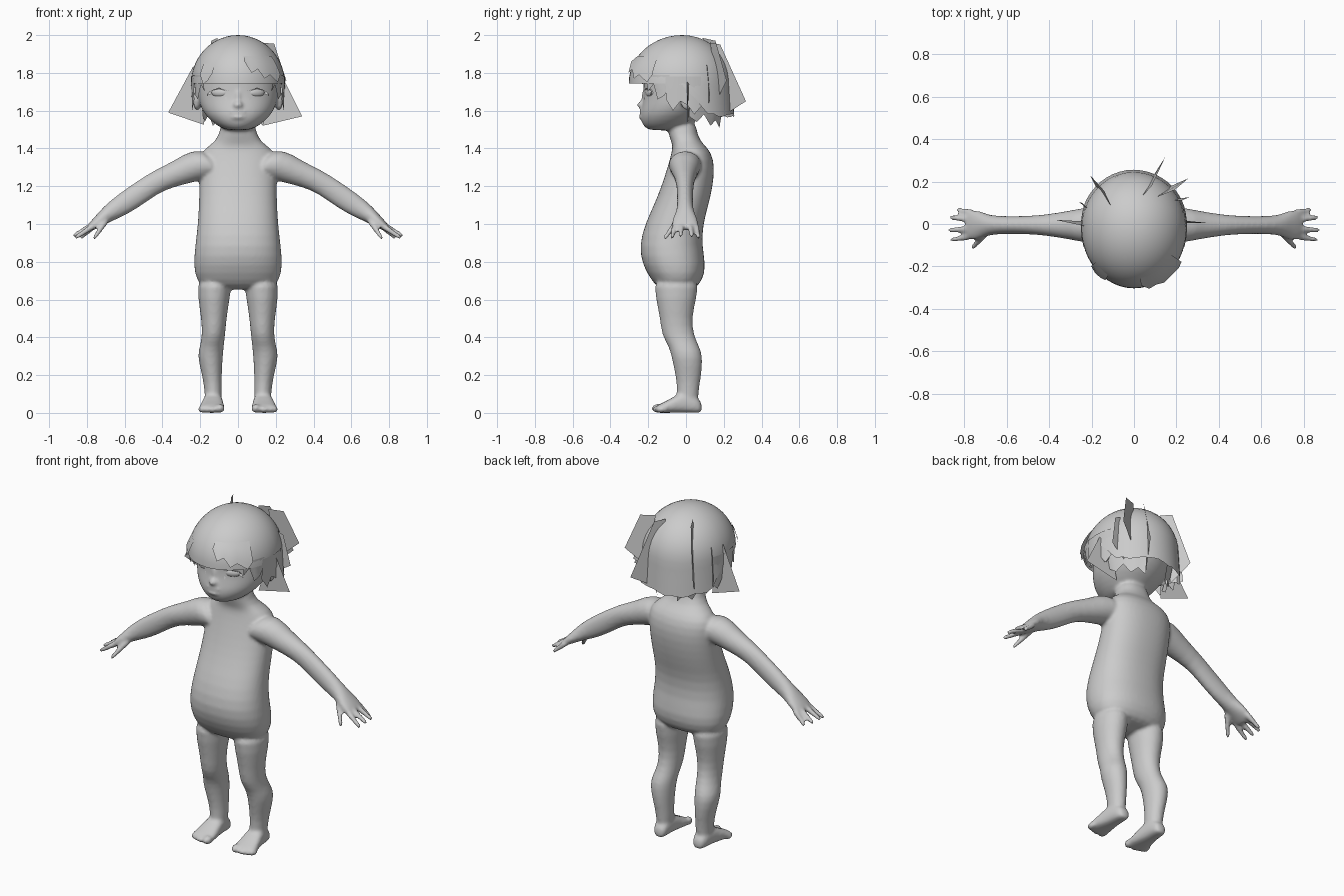
import bpy, bmesh, math, random
from mathutils import Vector as V, Matrix

if "Cube" in bpy.data.objects:
    bpy.data.objects.remove(bpy.data.objects["Cube"])

random.seed(4)


def make_object(name, bm, smooth=True):
    me = bpy.data.meshes.new(name)
    bm.to_mesh(me)
    bm.free()
    for p in me.polygons:
        p.use_smooth = smooth
    ob = bpy.data.objects.new(name, me)
    bpy.context.collection.objects.link(ob)
    return ob


def loft(bm, rings, power=2.0, n=20):
    """Skin rings given as (centre, half axis u, half axis v), capped at both ends."""
    def bend(c):
        return math.copysign(abs(c) ** (2 / power), c)
    loops = []
    for c, u, v in rings:
        angles = [2 * math.pi * i / n for i in range(n)]
        loops.append([bm.verts.new(V(c) + V(u) * bend(math.cos(a)) + V(v) * bend(math.sin(a)))
                      for a in angles])
    for a, b in zip(loops, loops[1:]):
        for i in range(n):
            j = (i + 1) % n
            bm.faces.new((a[i], a[j], b[j], b[i]))
    bm.faces.new(loops[0][::-1])
    bm.faces.new(loops[-1])


def level(z, cx, hx, y0, y1):
    """Horizontal ring from its height, half width and front/back limits."""
    return ((cx, (y0 + y1) / 2, z), (hx, 0, 0), (0, (y1 - y0) / 2, 0))


def tube(bm, a, b, r0, r1):
    a, b = V(a), V(b)
    d = (b - a).normalized()
    u = d.cross(V((0, 0, 1))).normalized()
    v = d.cross(u)
    loft(bm, [(a.lerp(b, t), u * r, v * r) for t, r in
              ((0, r0), (.35, r0), (.7, r1), (.95, r1), (1, r1 * .6))], n=10)


def ball(bm, loc, size, turn=0):
    m = Matrix.Translation(loc) @ Matrix.Rotation(turn, 4, 'Z') @ Matrix.Diagonal((*size, 1))
    bmesh.ops.create_uvsphere(bm, u_segments=16, v_segments=10, radius=1, matrix=m)


# Body: overlapping lofts fused by a voxel remesh
body = bmesh.new()
torso = [(.65, .17, -.14, .045), (.70, .222, -.182, .088), (.78, .237, -.23, .107),
         (.88, .228, -.25, .085), (1.0, .213, -.218, .09), (1.1, .208, -.17, .12),
         (1.2, .205, -.13, .142), (1.3, .205, -.098, .153), (1.38, .20, -.075, .135),
         (1.42, .145, -.07, .095), (1.46, .098, -.09, .06), (1.57, .088, -.11, .05)]
loft(body, [level(z, 0, hx, a, b) for z, hx, a, b in torso], 2.3, 28)

# Head with nose and lips
head = [(1.495, .05, -.19, -.04), (1.51, .095, -.22, .0), (1.55, .15, -.243, .06),
        (1.6, .192, -.243, .12), (1.66, .212, -.225, .16), (1.73, .22, -.225, .19),
        (1.82, .208, -.23, .2), (1.9, .16, -.19, .15), (1.95, .07, -.11, .07)]
loft(body, [level(z, 0, hx, a, b) for z, hx, a, b in head], 2, 28)
ball(body, (0, -.232, 1.63), (.026, .027, .022))
ball(body, (0, -.218, 1.67), (.014, .02, .045))
ball(body, (0, -.229, 1.594), (.05, .02, .011))
ball(body, (0, -.228, 1.566), (.045, .023, .013))

leg = [(.74, .02, .22, -.18, .08), (.6, .045, .212, -.16, .055), (.5, .06, .195, -.138, .03),
       (.41, .068, .19, -.13, .042), (.35, .075, .203, -.09, .072), (.3, .08, .217, -.078, .09),
       (.2, .086, .19, -.056, .083), (.12, .085, .177, -.045, .066), (.05, .085, .177, -.06, .07)]
foot = [(.085, .105, .15, .05), (.065, .088, .172, .08), (.0, .084, .18, .12),
        (-.05, .078, .19, .095), (-.1, .072, .203, .065), (-.145, .07, .208, .045),
        (-.16, .08, .2, .035)]
arm = [(.1, 1.31, .09, .08), (.2, 1.32, .09, .09), (.3, 1.275, .068, .07),
       (.42, 1.232, .049, .058), (.5, 1.178, .043, .06), (.6, 1.11, .042, .06),
       (.68, 1.06, .045, .047), (.72, 1.03, .066, .036), (.765, .995, .074, .026),
       (.79, .975, .068, .018)]
fingers = [((.75, .05, 1.0), (.835, .068, .925)), ((.76, .018, 1.0), (.868, .032, .935)),
           ((.76, -.02, 1.0), (.875, -.03, .935)), ((.75, -.053, 1.0), (.865, -.076, .925)),
           ((.69, -.035, 1.03), (.765, -.116, .92))]

for s in (1, -1):
    loft(body, [level(z, s * (a + b) / 2, (b - a) / 2, f, k) for z, a, b, f, k in leg])
    loft(body, [((s * (a + b) / 2, y, h / 2), ((b - a) / 2, 0, 0), (0, 0, h / 2))
                for y, a, b, h in foot], 2.6)
    # Toes
    ball(body, (s * .095, -.15, .024), (.026, .034, .024))
    for i in range(4):
        ball(body, (s * (.134 + .021 * i), -.15 + .007 * i, .019), (.014, .03, .019))
    # Arm, fingers and thumb
    loft(body, [((s * x, -.005, z), (0, ry, 0), (s * rv * .5, 0, rv * .87))
                for x, z, ry, rv in arm])
    for a, b in fingers:
        tube(body, (s * a[0], *a[1:]), (s * b[0], *b[1:]), .018, .013)
    # Ear
    ball(body, (s * .216, .005, 1.655), (.02, .038, .055), s * .3)

bmesh.ops.recalc_face_normals(body, faces=body.faces)
ob = make_object("child_body", body)
sub = ob.modifiers.new("round", 'SUBSURF')
sub.levels = sub.render_levels = 1
rem = ob.modifiers.new("fuse", 'REMESH')
rem.mode = 'VOXEL'
rem.voxel_size = .0095
rem.use_smooth_shade = True
sm = ob.modifiers.new("soften", 'SMOOTH')
sm.factor, sm.iterations = .5, 5

# Eyes and lashes
for s, side in ((1, "left"), (-1, "right")):
    bm = bmesh.new()
    ball(bm, (s * .098, -.19, 1.695), (.046, .018, .024), s * .42)
    make_object(side + "_eye", bm)
    bm = bmesh.new()
    for pts in (((.05, -.222, 1.705), (.10, -.212, 1.722), (.15, -.18, 1.705), (.10, -.208, 1.715)),
                ((.135, -.19, 1.69), (.15, -.18, 1.705), (.165, -.185, 1.68)),
                ((.06, -.215, 1.682), (.075, -.21, 1.675), (.062, -.222, 1.655))):
        bm.faces.new([bm.verts.new((s * x, y, z)) for x, y, z in pts])
    make_object(side + "_lashes", bm, False)


# Hair: open sheets lying on a dome (azimuth 0 = front, 90 = +x)
def dome(az, z, off=0.0):
    a = math.radians(az)
    d = max(0, (2.0 - z) / .255)
    f = math.sqrt(max(0, 1 - (1 - d) ** 2)) if d < 1 else 1 + .06 * (d - 1)
    depth = .283 if math.cos(a) > 0 else .265
    return V(((.248 * f + off) * math.sin(a), -.02 - (depth * f + off) * math.cos(a), z))


def sheet(name, azs, top, bottoms, off0=0.0, off1=0.0, rows=8):
    bm = bmesh.new()
    grid = []
    for az, zb in zip(azs, bottoms):
        col = []
        for r in range(rows + 1):
            t = r / rows
            z = top - (top - zb) * (t ** 1.8 if top > 1.98 else t)
            col.append(bm.verts.new(dome(az, z, off0 + (off1 - off0) * t if top < 1.98 else 0)))
        grid.append(col)
    for a, b in zip(grid, grid[1:]):
        for r in range(rows):
            bm.faces.new((a[r], a[r + 1], b[r + 1], b[r]))
    bmesh.ops.remove_doubles(bm, verts=bm.verts, dist=1e-4)
    return make_object(name, bm)


def cap_edge(az):
    a = abs(az)
    if a < 90:
        return 1.745
    return max(1.575, 1.745 - (a - 90) * .006) + random.uniform(-.012, .012) * (a < 175)


angles = [i * 7.5 for i in range(-24, 25)]
sheet("hair_cap", angles, 2.0, [cap_edge(a) for a in angles], rows=14)

# Jagged tufts round the ears and nape
for s, side in ((1, "left"), (-1, "right")):
    sheet(side + "_temple_tuft", [s * a for a in (48, 56, 62, 70, 76)], 1.79,
          [1.70, 1.74, 1.66, 1.68, 1.73], .002, -.012, 3)
    sheet(side + "_ear_tuft", [s * a for a in (72, 80, 88, 96, 104, 112)], 1.78,
          [1.66, 1.60, 1.65, 1.63, 1.58, 1.62], .004, -.01, 3)
    sheet(side + "_nape_tuft", [s * a for a in (100, 112, 124, 136, 148, 160)], 1.72,
          [1.57, 1.54, 1.58, 1.52, 1.55, 1.51], -.02, -.07, 3)

# Loose lock on the fringe
sheet("fringe_lock", [8, 16, 24, 32, 40, 52, 58], 1.89,
      [1.86, 1.80, 1.82, 1.77, 1.79, 1.75, 1.79], .004, .02, 4)
sheet("small_fringe_lock", [-52, -45, -38, -32], 1.85, [1.79, 1.74, 1.76, 1.80], .003, .012, 3)

# Stray cards standing out from the head: azimuth, twist, outline as (radius, height)
cards = [(-93, 5, ((.24, 1.83), (.37, 1.59), (.18, 1.525), (.20, 1.74))),
         (91, 4, ((.21, 1.81), (.24, 1.77), (.34, 1.57), (.13, 1.52))),
         (155, 8, ((.14, 1.96), (.20, 1.95), (.35, 1.65), (.17, 1.55))),
         (130, 9, ((.17, 1.96), (.25, 1.955), (.335, 1.76), (.22, 1.66))),
         (-138, 9, ((.14, 1.985), (.21, 1.97), (.31, 1.66), (.20, 1.56))),
         (-112, 8, ((.20, 1.85), (.26, 1.83), (.28, 1.62), (.19, 1.60))),
         (116, 8, ((.20, 1.86), (.25, 1.84), (.29, 1.66), (.19, 1.60)))]
for i, (az, twist, pts) in enumerate(cards):
    bm = bmesh.new()
    vs = []
    for k, (r, z) in enumerate(pts):
        a = math.radians(az + (twist if k in (0, 3) else 0))
        vs.append(bm.verts.new((r * math.sin(a), -r * math.cos(a), z)))
    bm.faces.new(vs)
    make_object("hair_card_%d" % (i + 1), bm, False)
